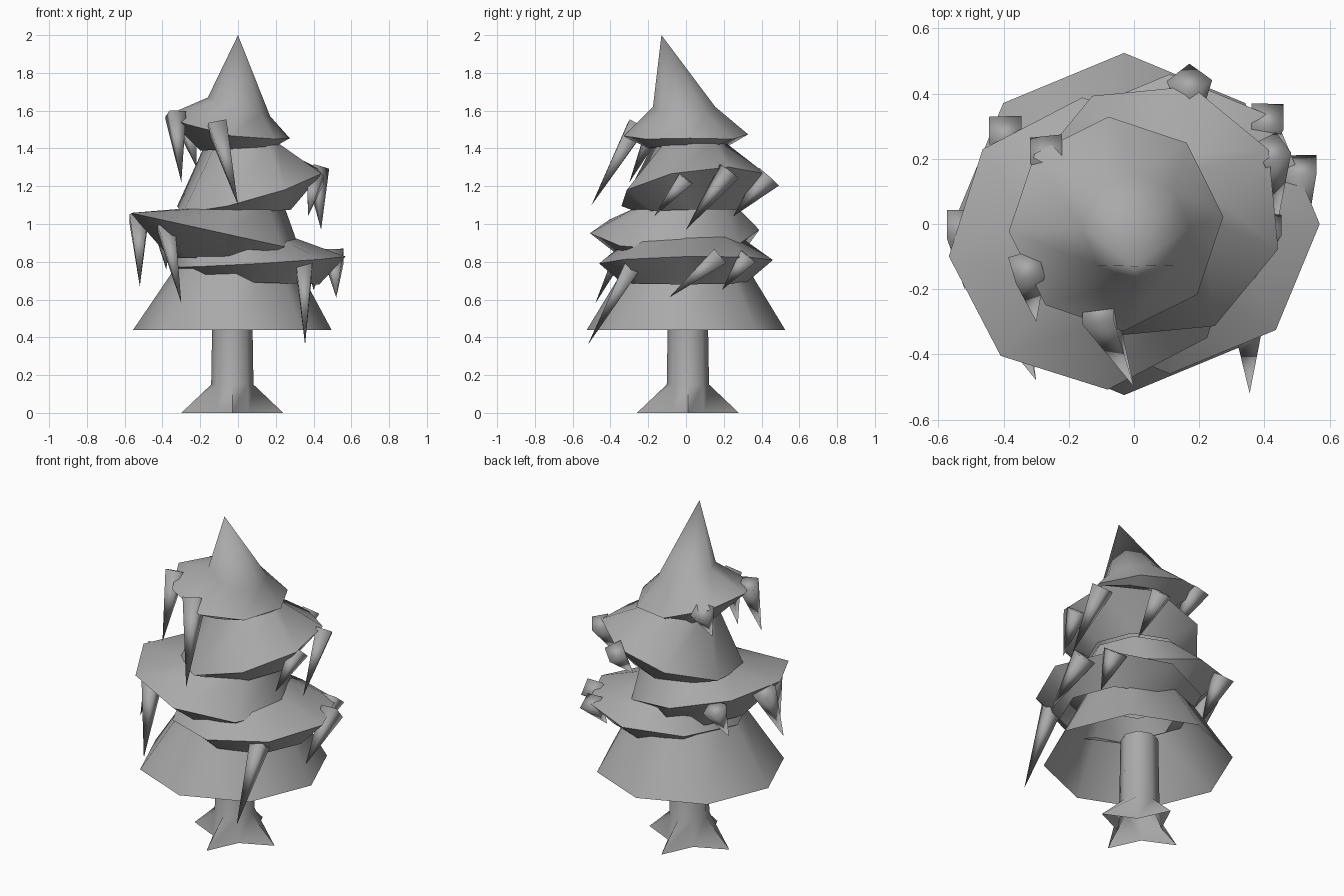
import bpy, bmesh
from math import radians, cos, sin
from mathutils import Vector, Matrix

cube = bpy.data.objects.get("Cube")
if cube:
    bpy.data.objects.remove(cube, do_unlink=True)

grey = bpy.data.materials.new("plain_grey")
grey.use_nodes = True
grey.diffuse_color = (0.4, 0.4, 0.4, 1)
grey.node_tree.nodes["Principled BSDF"].inputs["Base Color"].default_value = grey.diffuse_color


def finish(bm, name, angle):
    """Turn a bmesh into a smooth-shaded object with sharp creases."""
    bmesh.ops.remove_doubles(bm, verts=bm.verts, dist=0.0005)
    bmesh.ops.recalc_face_normals(bm, faces=bm.faces)
    mesh = bpy.data.meshes.new(name)
    bm.to_mesh(mesh)
    bm.free()
    obj = bpy.data.objects.new(name, mesh)
    bpy.context.collection.objects.link(obj)
    mesh.materials.append(grey)
    bpy.ops.object.select_all(action='DESELECT')
    obj.select_set(True)
    bpy.context.view_layer.objects.active = obj
    bpy.ops.object.shade_smooth_by_angle(angle=radians(angle))
    return obj


def ring(x, y, z, r, slope=(0, 0), phase=0, valley=1, curl=0):
    """Eight points around a centre, on a plane that may be sloped or curled up along x."""
    pts = []
    for i in range(8):
        a = radians(phase + i * 45)
        rad = r * (valley if i % 2 else 1)
        dx, dy = rad * cos(a), rad * sin(a)
        pts.append((x + dx, y + dy, z + dx * slope[0] + dy * slope[1] + dx * dx * curl))
    return pts


def loft(name, rings, angle=50, cap_top=False):
    """Skin a stack of rings from bottom to top."""
    bm = bmesh.new()
    loops = [[bm.verts.new(p) for p in pts] for pts in rings]
    for low, high in zip(loops, loops[1:]):
        for i in range(8):
            j = (i + 1) % 8
            bm.faces.new((low[i], low[j], high[j], high[i]))
    if cap_top:
        bm.faces.new(loops[-1])
    return finish(bm, name, angle)


# Trunk with four pointed roots
loft("trunk", [
    ring(-0.03, 0.01, 0, 0.27, valley=0.45),
    ring(-0.03, 0.01, 0.15, 0.112),
    ring(-0.03, 0.01, 0.57, 0.105),
], angle=85, cap_top=True)

# Lowest skirt of branches, open underneath
loft("bottom_skirt", [
    ring(-0.03, 0, 0.44, 0.525),
    ring(0, 0, 0.86, 0.27),
])

# Leaning tiers: inner underside, wide rim, narrow top
loft("lower_tier", [
    ring(0.1, -0.01, 0.69, 0.33, (-0.03, 0)),
    ring(0.11, 0, 0.8, 0.46, (0.06, 0.02)),
    ring(0, 0, 0.93, 0.29),
])
loft("middle_tier", [
    ring(-0.05, -0.03, 0.82, 0.31),
    ring(-0.12, -0.06, 0.96, 0.45, (-0.22, 0), 5),
    ring(-0.03, 0, 1.08, 0.28),
])
loft("upper_tier", [
    ring(0, 0.02, 1.07, 0.28, (0.02, 0.02)),
    ring(0.06, 0.04, 1.18, 0.4, (0.27, 0.14), -17),
    ring(0.02, 0.02, 1.43, 0.19),
])
loft("treetop", [
    ring(0, 0, 1.4, 0.2, (0.06, 0)),
    ring(-0.055, 0, 1.47, 0.33, (-0.18, 0), 4, curl=0.4),
    ring(0.005, -0.01, 1.62, 0.165, (-0.3, 0)),
    ring(0, -0.13, 2.0, 0),
])


def icicle(name, base, tip, r=0.07, twist=45):
    """Four-sided spike with its blunt end at base and its point at tip."""
    base, tip = Vector(base), Vector(tip)
    axis = tip - base
    side = Vector((1, 0, 0))
    side = (side - axis * (side.dot(axis) / axis.length_squared)).normalized()
    other = axis.normalized().cross(side)
    rot = Matrix((side, other, axis.normalized())).transposed().to_4x4()
    bm = bmesh.new()
    bmesh.ops.create_cone(
        bm, cap_ends=True, segments=4, radius1=r, radius2=0, depth=axis.length,
        matrix=Matrix.Translation((base + tip) / 2) @ rot @ Matrix.Rotation(radians(twist), 4, 'Z'))
    return finish(bm, name, 180)


# Icicles hanging from the raised rims
icicle("treetop_icicle_side", (-0.33, -0.13, 1.58), (-0.3, -0.3, 1.22), 0.065, 30)
icicle("treetop_icicle_front", (-0.11, -0.26, 1.52), (0, -0.5, 1.1))
icicle("treetop_icicle_back", (-0.27, 0.23, 1.53), (-0.22, 0.06, 1.3))
icicle("upper_icicle_front", (0.41, 0, 1.24), (0.37, -0.17, 1.04), 0.06)
icicle("upper_icicle_side", (0.42, 0.23, 1.28), (0.44, 0, 0.97), 0.065, 15)
icicle("upper_icicle_back", (0.17, 0.44, 1.25), (0.18, 0.25, 1.04), 0.07, 0)
icicle("middle_icicle_side", (-0.525, 0, 1.03), (-0.52, -0.2, 0.67))
icicle("middle_icicle_front", (-0.38, -0.28, 0.98), (-0.3, -0.48, 0.58), 0.065)
icicle("middle_icicle_back", (-0.395, 0.29, 0.99), (-0.38, 0.13, 0.76))
icicle("lower_icicle_front", (0.35, -0.27, 0.8), (0.355, -0.52, 0.36), 0.065)
icicle("lower_icicle_side", (0.51, 0.18, 0.83), (0.52, -0.09, 0.61))
icicle("lower_icicle_back", (0.41, 0.33, 0.83), (0.4, 0.19, 0.65))
